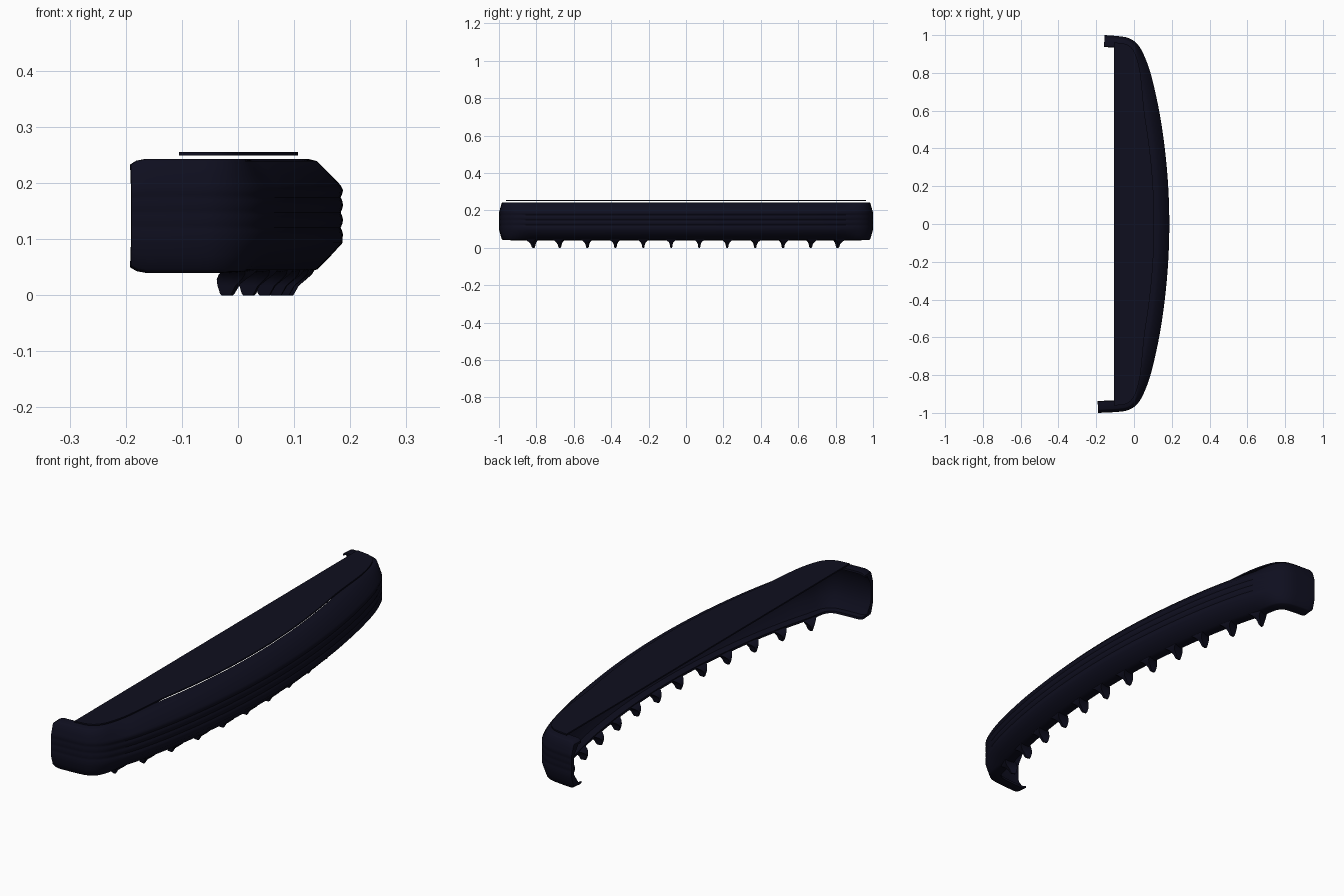
import bpy, bmesh, math
from mathutils import Vector

if "Cube" in bpy.data.objects:
    bpy.data.objects.remove(bpy.data.objects["Cube"], do_unlink=True)

navy = bpy.data.materials.new("dark_navy")
navy.use_nodes = True
color = (0.0045, 0.0045, 0.0135, 1)
navy.diffuse_color = color
bsdf = navy.node_tree.nodes["Principled BSDF"]
bsdf.inputs["Base Color"].default_value = color
bsdf.inputs["Roughness"].default_value = 0.6


def finish(bm, name, angle):
    bmesh.ops.recalc_face_normals(bm, faces=bm.faces)
    mesh = bpy.data.meshes.new(name)
    bm.to_mesh(mesh)
    bm.free()
    mesh.materials.append(navy)
    obj = bpy.data.objects.new(name, mesh)
    bpy.context.collection.objects.link(obj)
    bpy.ops.object.select_all(action="DESELECT")
    obj.select_set(True)
    bpy.context.view_layer.objects.active = obj
    bpy.ops.object.shade_smooth_by_angle(angle=math.radians(angle))
    return obj


def loft(bm, rings):
    """Skin closed rings of equal length and cap both ends."""
    loops = [[bm.verts.new(p) for p in ring] for ring in rings]
    n = len(loops[0])
    for a, b in zip(loops, loops[1:]):
        for i in range(n):
            j = (i + 1) % n
            bm.faces.new((a[i], a[j], b[j], b[i]))
    bm.faces.new(loops[0])
    bm.faces.new(list(reversed(loops[-1])))


def spline(points, steps):
    """Smooth curve through the points."""
    pts = [points[0]] + points + [points[-1]]
    out = []
    for a, b, c, d in zip(pts, pts[1:], pts[2:], pts[3:]):
        for k in range(steps):
            t = k / steps
            out.append(0.5 * (2 * b + (c - a) * t + (2 * a - 5 * b + 4 * c - d) * t * t
                              + (3 * b - a - 3 * c + d) * t ** 3))
    return out + [points[-1]]


# Plan curve of the outer face, mirrored end to end
half = [(-0.09, 0.995), (-0.03, 0.985), (0.015, 0.955), (0.05, 0.9), (0.09, 0.79),
        (0.133, 0.6), (0.163, 0.4), (0.181, 0.2)]
plan = [Vector((-0.19, -1.0))] + [Vector((x, -y)) for x, y in half]
plan += [Vector((0.187, 0))] + [Vector(p) for p in reversed(half)] + [Vector((-0.155, 1.0))]
path = spline(plan, 6)


def frame(i):
    t = (path[min(i + 1, len(path) - 1)] - path[max(i - 1, 0)]).normalized()
    return path[i], t, Vector((-t.y, t.x))


def smoothstep(v):
    v = max(0, min(1, v))
    return v * v * (3 - 2 * v)


# Curved shell: a C section with ribbed face, squarer at the ends
ribs = [(0.004 * (1 - abs(math.cos(k * math.pi / 6))), 0.188 - 0.0045 * k) for k in range(20)]
upper = [(0.085, 0.243), (0.062, 0.243), (0.046, 0.239), (0.022, 0.215), (0.004, 0.196)]
lower = [(0.001, 0.093), (0.022, 0.07), (0.046, 0.046), (0.062, 0.042), (0.09, 0.04)]
inner = [(0.09, 0.05), (0.06, 0.053), (0.025, 0.095), (0.02, 0.14),
         (0.025, 0.19), (0.06, 0.232), (0.085, 0.234)]


def section(i, squash=1.0):
    p, t, n = frame(i)
    e = smoothstep((abs(p.y) - 0.82) / 0.17)
    ring = []
    for d, z in upper + ribs + lower:
        k = 0.7 if d > 0.08 else 0.3
        ring.append((d * (1 - e * (1 - k)), z))
    ring += [(d * (1 - 0.3 * e), z) for d, z in inner]
    return [(p.x + n.x * d, p.y + n.y * d, 0.142 + (z - 0.142) * squash) for d, z in ring]


last = len(path) - 1
bm = bmesh.new()
rings = [section(0, 0.9), section(1, 0.97)]
rings += [section(i) for i in range(2, last - 1)]
rings += [section(last - 1, 0.97), section(last, 0.9)]
loft(bm, rings)
finish(bm, "curved_shell", 40)

# Thin D-shaped plate floating just above the shell
outline = []
for i in range(len(path)):
    p, t, n = frame(i)
    if p.x > -0.12:
        depth = 0.08 - 0.045 * smoothstep((abs(p.y) - 0.55) / 0.45)
        q = p + n * depth
        outline.append((max(q.x, -0.105), q.y))
outline = [(-0.105, outline[0][1])] + outline[1:-1] + [(-0.105, outline[-1][1])]
bm = bmesh.new()
loft(bm, [[(x, y, z) for x, y in outline] for z in (0.2495, 0.2555)])
finish(bm, "top_plate", 30)

# Row of flared teeth under the lower lip
tooth = [(0.046, 0.034, 0.05, 0.09), (0.037, 0.02, 0.055, 0.105), (0.028, 0.011, 0.065, 0.112),
         (0.017, 0.007, 0.078, 0.112), (0.003, 0.005, 0.086, 0.108), (0, 0.003, 0.088, 0.106)]
bm = bmesh.new()
for k in range(12):
    y = -0.85 + k * 0.1538
    i = min(range(len(path)), key=lambda j: abs(path[j].y - y))
    p, t, n = frame(i)
    p = p + t * ((y - p.y) / t.y)
    rings = []
    for z, w, d0, d1 in tooth:
        corners = [p + n * d + t * s for d, s in ((d0, -w), (d0, w), (d1, w), (d1, -w))]
        rings.append([(c.x, c.y, z) for c in corners])
    loft(bm, rings)
finish(bm, "lower_teeth", 50)
